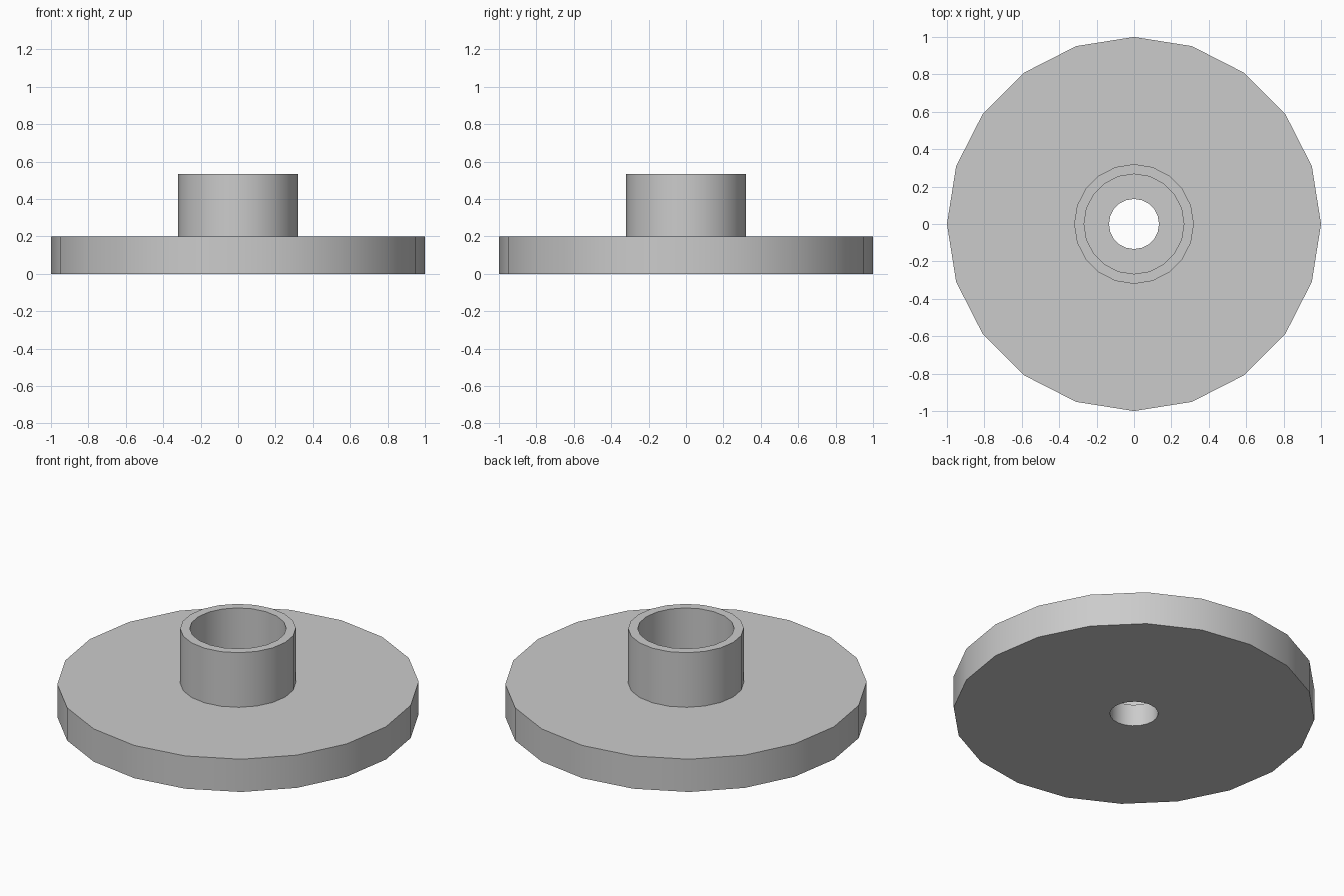
import bpy, bmesh, math

cube = bpy.data.objects.get("Cube")
if cube:
    bpy.data.objects.remove(cube, do_unlink=True)

SIDES = 20
UNIT = 1 / 15              # all heights are multiples of this
PLATE_TOP = 3 * UNIT
SEAT = 2 * UNIT            # floor of the counterbore
RIM = 8 * UNIT
DISC_R, COLLAR_R, BORE_R, HOLE_R = 1.0, 0.32, 0.267, 0.134

# Plain grey
grey = bpy.data.materials.new("plain_grey")
grey.use_nodes = True
colour = (0.6, 0.6, 0.6, 1)
grey.diffuse_color = colour
grey.node_tree.nodes["Principled BSDF"].inputs["Base Color"].default_value = colour


def lathe(name, profile):
    """Revolve a closed (radius, height) outline about the z axis."""
    bm = bmesh.new()
    verts = [bm.verts.new((r, 0, z)) for r, z in profile]
    edges = [bm.edges.new((v, verts[i - 1])) for i, v in enumerate(verts)]
    bmesh.ops.spin(bm, geom=verts + edges, cent=(0, 0, 0), axis=(0, 0, 1),
                   angle=math.tau, steps=SIDES, use_duplicate=False)
    bmesh.ops.remove_doubles(bm, verts=bm.verts[:], dist=0.0001)
    bmesh.ops.recalc_face_normals(bm, faces=bm.faces[:])
    mesh = bpy.data.meshes.new(name)
    bm.to_mesh(mesh)
    bm.free()
    mesh.materials.append(grey)
    obj = bpy.data.objects.new(name, mesh)
    bpy.context.collection.objects.link(obj)
    return obj


# Disc and collar in one solid, with a wide bore stepping down to a through hole
hub = lathe("flanged_hub", [
    (HOLE_R, 0), (DISC_R, 0), (DISC_R, PLATE_TOP), (COLLAR_R, PLATE_TOP),
    (COLLAR_R, RIM), (BORE_R, RIM), (BORE_R, SEAT), (HOLE_R, SEAT),
])

# Smooth round walls, sharp rims
bpy.ops.object.select_all(action="DESELECT")
hub.select_set(True)
bpy.context.view_layer.objects.active = hub
bpy.ops.object.shade_smooth_by_angle(angle=math.radians(30))
